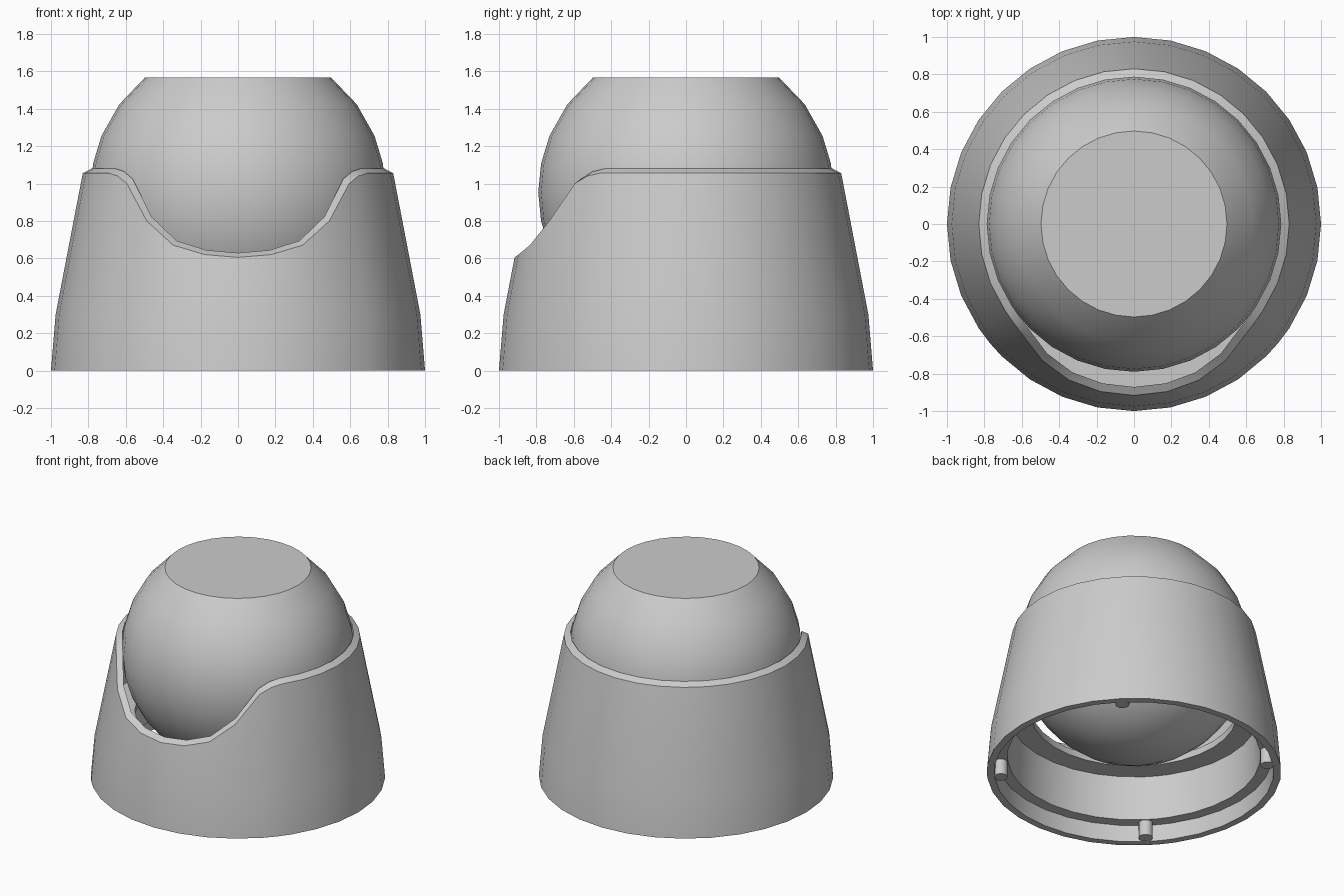
import bpy, bmesh
from math import sin, cos, radians, pi

if "Cube" in bpy.data.objects:
    bpy.data.objects.remove(bpy.data.objects["Cube"])

def finish(name, bm):
    bmesh.ops.remove_doubles(bm, verts=bm.verts[:], dist=1e-5)
    bmesh.ops.recalc_face_normals(bm, faces=bm.faces[:])
    mesh = bpy.data.meshes.new(name)
    bm.to_mesh(mesh)
    bm.free()
    ob = bpy.data.objects.new(name, mesh)
    bpy.context.collection.objects.link(ob)
    bpy.ops.object.select_all(action='DESELECT')
    ob.select_set(True)
    bpy.context.view_layer.objects.active = ob
    bpy.ops.object.shade_smooth_by_angle(angle=radians(30))
    return ob

def revolve(name, angles, profile, closed):
    """Angles in degrees from the front; profile(angle) gives (radius, z) points."""
    bm = bmesh.new()
    cols = []
    for a in angles:
        t = radians(a)
        cols.append([bm.verts.new((r * sin(t), -r * cos(t), z)) for r, z in profile(a)])
    n = len(cols[0])
    for i, c in enumerate(cols):
        d = cols[(i + 1) % len(cols)]
        for j in range(n if closed else n - 1):
            k = (j + 1) % n
            bm.faces.new((c[j], d[j], d[k], c[k]))
    if not closed:
        bm.faces.new([c[0] for c in cols])
    return finish(name, bm)

STEP = 11.25
ring_angles = [i * STEP for i in range(32)]

# Tapered housing: the rim dips at the front, with a stepped underside
RIM = {0: .605, 11.25: .62, 22.5: .67, 33.75: .80, 45: 1.0, 50.6: 1.04}

def housing_profile(a):
    h = RIM.get(round(min(a, 360 - a), 2), 1.055)
    r = .975 - .145 * (h - .3) / .755
    return [(1, 0), (.975, .3), (r, h), (r - .045, h + .024),
            (.88, .5), (.70, .5), (.70, .45), (.85, .45),
            (.86, .12), (.94, .12), (.95, 0)]

revolve("housing", sorted(ring_angles + [50.6, 309.4]), housing_profile, True)

# Ball with a flat top, resting in the housing
lats = [51, 36.5, 22.5, 11.25] + [-STEP * i for i in range(9)]
ball = [(.79 * cos(radians(l)), .953 + .79 * sin(radians(l))) for l in lats]
revolve("ball", ring_angles, lambda a: ball, False)

# Four locating pins under the rim
for i in range(4):
    t = pi / 4 + i * pi / 2
    bm = bmesh.new()
    bmesh.ops.create_cone(bm, cap_ends=True, segments=16, radius1=.048, radius2=.048, depth=.13)
    bmesh.ops.translate(bm, verts=bm.verts[:], vec=(.91 * cos(t), .91 * sin(t), .07))
    finish(f"locating_pin_{i + 1}", bm)
